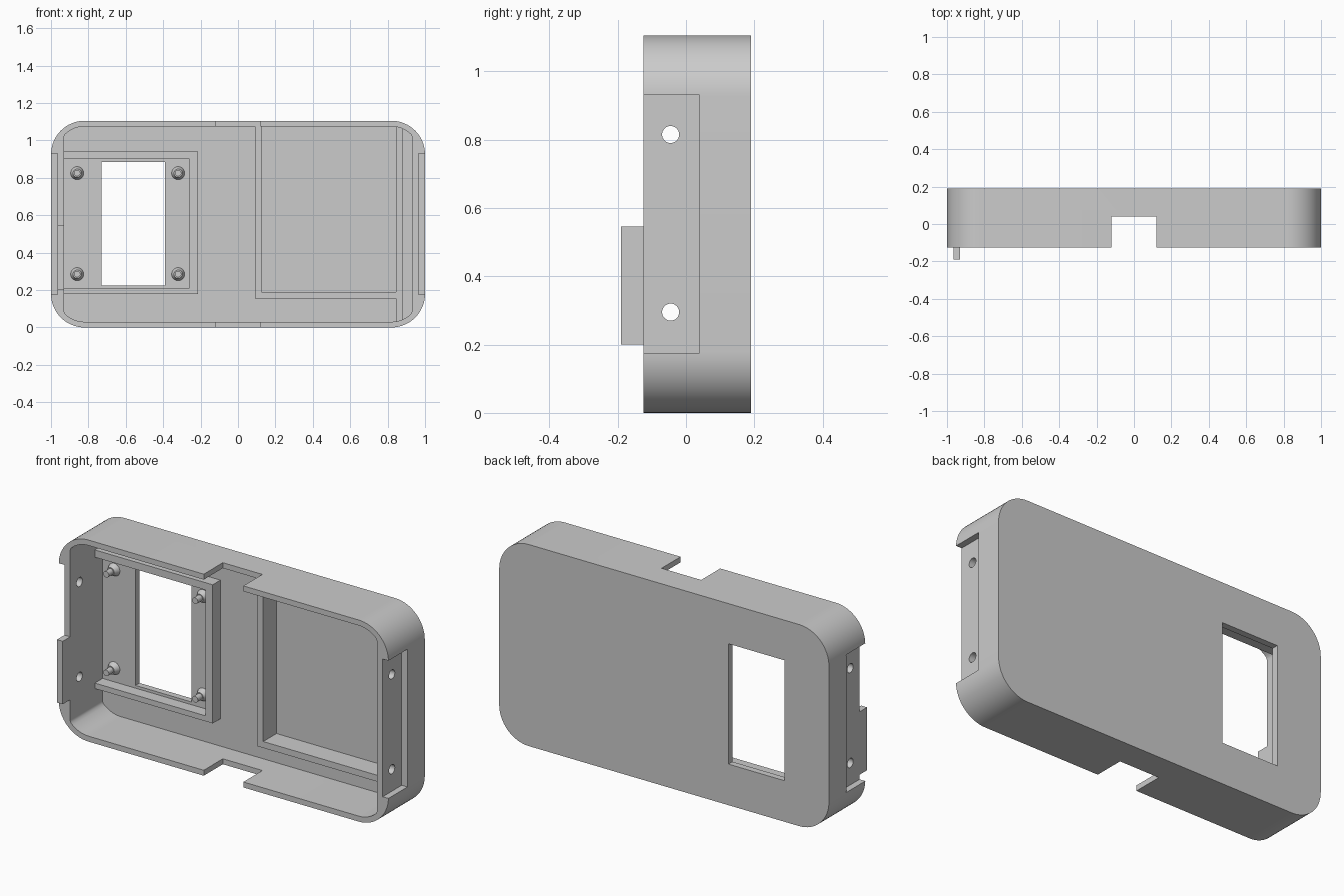
import bpy, bmesh, math
from mathutils import Matrix

cube = bpy.data.objects.get("Cube")
if cube:
    bpy.data.objects.remove(cube, do_unlink=True)

H = 1.105                                  # case height
FRONT, BACK, FLOOR = -0.125, 0.19, 0.155   # rim, outer back, inner floor (y)

grey = bpy.data.materials.new("case_grey")
grey.use_nodes = True
grey.diffuse_color = (0.6, 0.6, 0.6, 1)
grey.node_tree.nodes["Principled BSDF"].inputs["Base Color"].default_value = (0.6, 0.6, 0.6, 1)


def finish(name, bm):
    bmesh.ops.recalc_face_normals(bm, faces=bm.faces)
    mesh = bpy.data.meshes.new(name)
    bm.to_mesh(mesh)
    bm.free()
    mesh.materials.append(grey)
    obj = bpy.data.objects.new(name, mesh)
    bpy.context.collection.objects.link(obj)
    return obj


def box(name, x0, x1, y0, y1, z0, z1):
    bm = bmesh.new()
    bmesh.ops.create_cube(bm, size=1)
    for v in bm.verts:
        v.co.x = x1 if v.co.x > 0 else x0
        v.co.y = y1 if v.co.y > 0 else y0
        v.co.z = z1 if v.co.z > 0 else z0
    return finish(name, bm)


def rounded_slab(name, inset, radius, limit, y0, y1):
    """Rounded rectangle extruded along y, its sides cut flat at x = +-limit."""
    bm = bmesh.new()
    cx, cz = 1 - inset - radius, H / 2 - inset - radius
    verts = []
    for i, (sx, sz) in enumerate(((1, 1), (-1, 1), (-1, -1), (1, -1))):
        for k in range(17):
            a = math.radians(90 * (i + k / 16))
            x = sx * cx + radius * math.cos(a)
            z = H / 2 + sz * cz + radius * math.sin(a)
            verts.append(bm.verts.new((max(-limit, min(limit, x)), y0, z)))
    face = bm.faces.new(verts)
    new = bmesh.ops.extrude_face_region(bm, geom=[face])["geom"]
    bmesh.ops.translate(bm, vec=(0, y1 - y0, 0),
                        verts=[g for g in new if isinstance(g, bmesh.types.BMVert)])
    return finish(name, bm)


def cylinder(name, x, y, z, r1, r2, depth, axis):
    """Cone or cylinder centred at x, y, z along the x axis or toward the front."""
    bm = bmesh.new()
    turn = Matrix.Rotation(math.pi / 2, 4, "Y" if axis == "x" else "X")
    bmesh.ops.create_cone(bm, cap_ends=True, segments=32, radius1=r1, radius2=r2,
                          depth=depth, matrix=Matrix.Translation((x, y, z)) @ turn)
    return finish(name, bm)


def smooth(obj):
    bpy.ops.object.select_all(action="DESELECT")
    obj.select_set(True)
    bpy.context.view_layer.objects.active = obj
    bpy.ops.object.shade_smooth_by_angle(angle=math.radians(30))


def cut(obj, cutter):
    cutter.hide_render = True
    mod = obj.modifiers.new("cut", "BOOLEAN")
    mod.operation, mod.solver, mod.object = "DIFFERENCE", "EXACT", cutter
    bpy.context.view_layer.objects.active = obj
    bpy.ops.object.modifier_apply(modifier=mod.name)
    bpy.data.objects.remove(cutter, do_unlink=True)


# Open-fronted shell
case = rounded_slab("case_shell", 0, 0.18, 1, FRONT, BACK)
cut(case, rounded_slab("cavity", 0.03, 0.15, 0.93, FRONT - 0.1, FLOOR))
# Window through the back
cut(case, box("window", -0.73, -0.39, 0, 0.3, 0.225, 0.885))
# Notches in the top and bottom walls
cut(case, box("notches", -0.12, 0.12, -0.3, 0.04, -0.1, H + 0.1))
# Outer side recesses
for s in (-1, 1):
    xs = sorted((s * 0.965, s * 1.1))
    cut(case, box("side_recess", *xs, -0.3, 0.04, 0.175, 0.93))
# Screw holes through both sides
for z in (0.295, 0.815):
    cut(case, cylinder("screw_hole", 0, -0.045, z, 0.025, 0.025, 2.4, "x"))
smooth(case)

# Latch tab on the right side
box("latch_tab", -0.965, -0.93, -0.19, FRONT, 0.2, 0.545)

# Frame round the window
y = 0.088
box("window_frame_top", -0.94, -0.26, y, FLOOR + 0.01, 0.9, 0.94)
box("window_frame_bottom", -0.94, -0.26, y, FLOOR + 0.01, 0.18, 0.21)
box("window_frame_side", -0.26, -0.215, y, FLOOR + 0.01, 0.18, 0.94)

# Compartment walls
y = 0.04
box("compartment_inner_wall", 0.09, 0.125, y, FLOOR + 0.01, 0.155, H - 0.02)
box("compartment_bottom_wall", 0.125, 0.845, y, FLOOR + 0.01, 0.155, 0.19)
box("compartment_outer_wall", 0.845, 0.88, y, FLOOR + 0.01, 0.02, H - 0.02)

# Mounting posts: flared foot and pin
for x in (-0.86, -0.32):
    for z in (0.285, 0.825):
        smooth(cylinder("post_foot", x, 0.14, z, 0.035, 0.022, 0.03, "y"))
        smooth(cylinder("post_pin", x, 0.12, z, 0.017, 0.017, 0.07, "y"))
